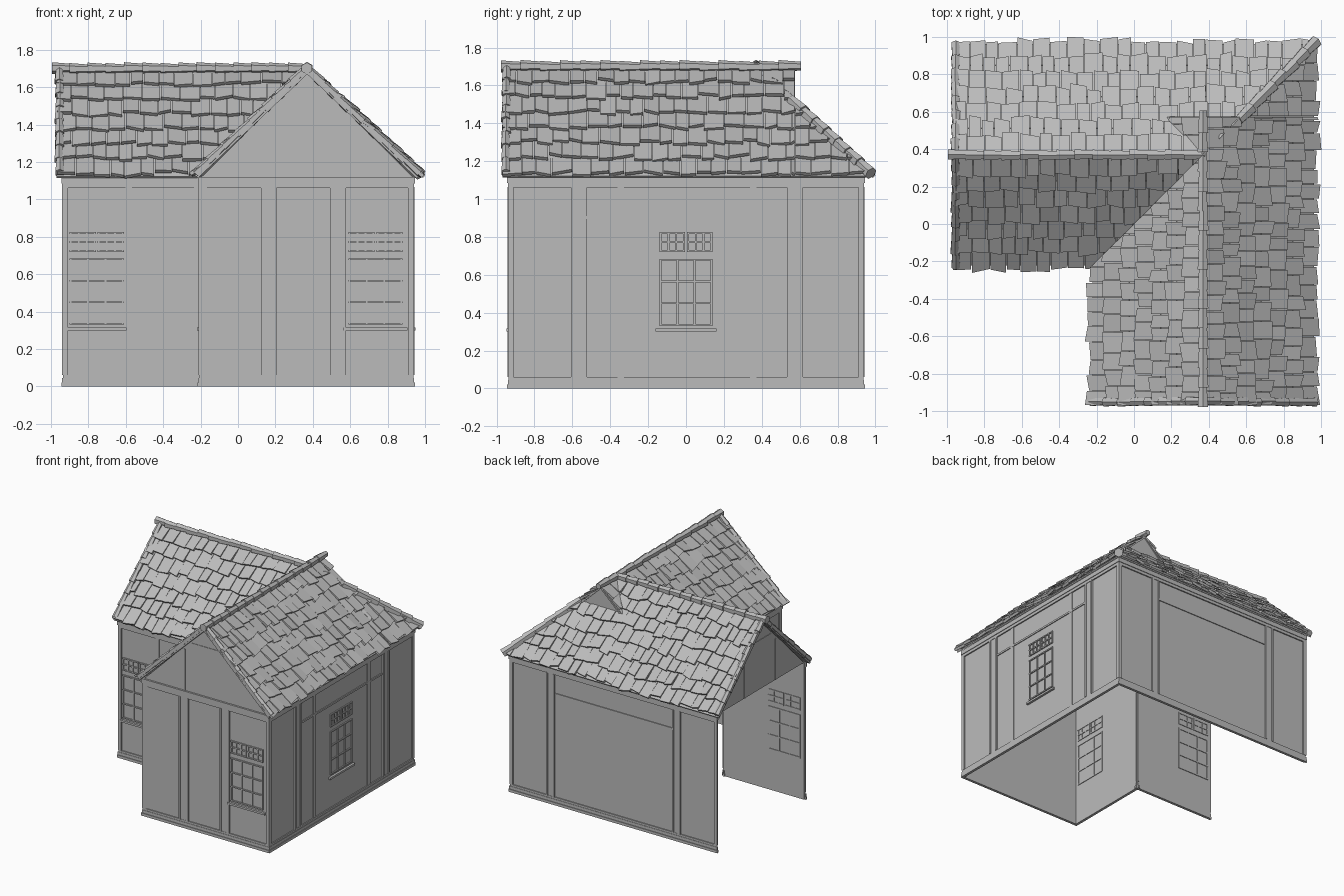
import bpy, bmesh, random
from mathutils import Vector, Matrix

random.seed(4)
if "Cube" in bpy.data.objects:
    bpy.data.objects.remove(bpy.data.objects["Cube"], do_unlink=True)

grey = bpy.data.materials.new("plain_grey")
grey.use_nodes = True
grey.diffuse_color = (0.5, 0.5, 0.5, 1)
grey.node_tree.nodes["Principled BSDF"].inputs["Base Color"].default_value = (0.5, 0.5, 0.5, 1)

MID, RUN, RIDGE, FALL = 0.37, 0.59, 1.68, 0.95   # roof ridge offset, half width, height, slope
WALL, NOTCH = 0.93, 0.2
X, Y, Z = Vector((1, 0, 0)), Vector((0, 1, 0)), Vector((0, 0, 1))


def finish(name, bm):
    bmesh.ops.recalc_face_normals(bm, faces=bm.faces)
    mesh = bpy.data.meshes.new(name)
    bm.to_mesh(mesh)
    bm.free()
    mesh.materials.append(grey)
    obj = bpy.data.objects.new(name, mesh)
    bpy.context.collection.objects.link(obj)


def hexahedron(bm, low, high):
    """Closed solid between two matching quads."""
    a = [bm.verts.new(p) for p in low]
    b = [bm.verts.new(p) for p in high]
    bm.faces.new(a)
    bm.faces.new(b[::-1])
    for i in range(4):
        j = (i + 1) % 4
        bm.faces.new((a[i], b[i], b[j], a[j]))


class Side:
    """Wall frame: u runs along the wall, n points outward."""
    def __init__(self, u, dist):
        self.u, self.n = u, u.cross(Z)
        self.o = self.n * dist
        self.bm = bmesh.new()

    def plate(self, u0, u1, z0, z1, out=0.012, back=0.0):
        ring = ((u0, z0), (u1, z0), (u1, z1), (u0, z1))
        quad = lambda d: [self.o + self.u * a + Z * b + self.n * d for a, b in ring]
        hexahedron(self.bm, quad(back), quad(out))

    def grid(self, u0, u1, z0, z1, cols, rows):
        t = 0.005
        for i in range(cols + 1):
            c = u0 + (u1 - u0) * i / cols
            self.plate(c - t, c + t, z0, z1, 0.008, -0.01)
        for i in range(rows + 1):
            c = z0 + (z1 - z0) * i / rows
            self.plate(u0 - t, u1 + t, c - t, c + t, 0.009, -0.011)

    def done(self, name):
        finish(name, self.bm)
        self.bm = bmesh.new()


def wall(name, u, dist, u0, u1, posts, window=None, half=0.135, sill=0.16):
    s = Side(u, dist)
    s.plate(u0, u1, 0, 1.12, 0, -0.006)
    s.done(name + "_wall")
    # Plinth, top beam, corner boards and paired posts
    s.plate(u0 - 0.014, u1 + 0.014, 0, 0.022, 0.016)
    s.plate(u0 - 0.01, u1 + 0.01, 0.022, 0.046, 0.011)
    s.plate(u0 - 0.006, u1 + 0.006, 0.046, 0.062, 0.008)
    s.plate(u0 - 0.01, u1 + 0.01, 1.062, 1.085, 0.01)
    s.plate(u0 - 0.014, u1 + 0.014, 1.085, 1.12, 0.015)
    s.plate(u0 - 0.01, u0 + 0.02, 0.06, 1.065, 0.01)
    s.plate(u1 - 0.02, u1 + 0.01, 0.06, 1.065, 0.01)
    for p, w in posts:
        s.plate(p - w, p + w, 0.06, 1.065, 0.006)
        if w > 0.02:
            for e in (p - w, p + w):
                s.plate(e - 0.007, e + 0.007, 0.06, 1.065, 0.013)
    if name in ("right", "back"):
        s.plate(-0.53, 0.53, 0.895, 0.91, 0.007)
    s.done(name + "_timbers")
    # Window with glazing bars, transom lights and sill
    if window is not None:
        s.grid(window - half, window + half, 0.335, 0.68, 3, 3)
        s.grid(window - half, window - 0.01, 0.725, 0.82, 3, 2)
        s.grid(window + 0.01, window + half, 0.725, 0.82, 3, 2)
        s.plate(window - sill, window + sill, 0.3, 0.316, 0.018)
        s.done(name + "_window")


side_posts = [(-0.565, 0.035), (-0.345, 0.017), (0.355, 0.017), (0.575, 0.035)]
wall("front", X, WALL, -NOTCH, WALL,
     [(-0.18, 0.015), (0.165, 0.035), (0.535, 0.035)], 0.735, 0.14, 0.17)
wall("right", Y, WALL, -WALL, WALL, side_posts, 0.0)
wall("back", -X, WALL, -WALL, WALL, [(-0.57, 0.03), (0.57, 0.03)])
wall("inner_left", -Y, NOTCH, NOTCH, WALL, [(0.585, 0.017)], 0.755, 0.14, 0.16)
wall("inner_front", X, NOTCH, -WALL, -NOTCH,
     [(-0.585, 0.017), (-0.22, 0.015)], -0.755, 0.14, 0.16)


# Gable triangles with thin battens
def gable(name, u, dist, c, half, base, battens=True):
    s = Side(u, dist)
    pts = [(c - half, base), (c + half, base), (c, RIDGE)]
    lo, hi = ([s.bm.verts.new(s.o + u * a + Z * b + s.n * d) for a, b in pts] for d in (-0.006, 0))
    s.bm.faces.new(lo)
    s.bm.faces.new(hi)
    for i in range(3):
        j = (i + 1) % 3
        s.bm.faces.new((lo[i], lo[j], hi[j], hi[i]))
    if battens:
        s.plate(c - 0.14, c + 0.14, 1.512, 1.524, 0.004)
        for k in (-0.2, 0.2):
            s.plate(c + k - 0.006, c + k + 0.006, 1.12, 1.46, 0.004)
    s.done(name)


gable("front_gable", X, WALL, MID, 0.565, 1.12)
gable("left_gable", -Y, WALL, -MID, 0.565, 1.12)
gable("small_back_gable", -X, 0.565, -MID, 0.2, 1.49, False)


# Roof slopes: a deck with courses of uneven wedge tiles, cut on valley and hip
def slope(name, along, down, strips):
    out = bmesh.new()
    normal = (down * FALL + Z).normalized()
    ridge = down * MID if down.x + down.y > 0 else -down * MID

    def at(t, r, h):
        return ridge + along * t + down * r + Z * (RIDGE - FALL * r) + normal * h

    rows = 7
    step = RUN / rows
    for t0, t1, cut in strips:
        bm = bmesh.new()
        ends = ((t0, 0), (t1, 0), (t1, RUN), (t0, RUN))
        hexahedron(bm, [at(t, r, -0.008) for t, r in ends], [at(t, r, 0.004) for t, r in ends])
        for row in range(rows):
            t = t0
            while t < t1 - 0.01:
                w = random.uniform(0.065, 0.11)
                e = min(t + w, t1)
                top = max(0, row * step - 0.03)
                low = (row + 1) * step + random.uniform(-0.012, 0.012)
                skew = random.uniform(-0.007, 0.007)
                lift = random.uniform(0.022, 0.036)
                tilt = random.uniform(-0.006, 0.006)
                a, b = t + 0.002, e - 0.002
                ring = ((a, top, 0), (b, top, 0), (b, low + skew, lift + tilt), (a, low - skew, lift - tilt))
                hexahedron(bm, [at(p, r, h - 0.014 if h else 0) for p, r, h in ring],
                           [at(p, r, h + 0.006) for p, r, h in ring])
                t = e
        if cut:
            bmesh.ops.bisect_plane(bm, geom=bm.verts[:] + bm.edges[:] + bm.faces[:],
                                   plane_co=cut[0], plane_no=cut[1], clear_outer=True)
        tmp = bpy.data.meshes.new("tmp")
        bm.to_mesh(tmp)
        bm.free()
        out.from_mesh(tmp)
        bpy.data.meshes.remove(tmp)
    finish(name, out)


O = Vector((0, 0, 0))
BREAK, END = 0.575, 0.97
right_of, left_of = (O, Y - X), (O, X - Y)
slope("right_roof", Y, X, [(-END, BREAK, None), (BREAK, END, right_of)])
slope("inner_left_roof", Y, -X, [(-END, MID, right_of),
                                 (MID, BREAK, (Vector((MID, MID, 0)), -X - Y))])
slope("inner_front_roof", X, -Y, [(-END, MID, left_of)])
slope("back_roof", X, Y, [(-END, END, left_of)])


# Overlapping tapered caps on ridges, hip and gable edges
def caps(name, start, end, count, size):
    bm = bmesh.new()
    start, end = Vector(start), Vector(end)
    d = (end - start) / count
    turn = d.to_track_quat('Z', 'Y').to_matrix().to_4x4()
    for i in range(count):
        wobble = Vector([random.uniform(-0.003, 0.003) for _ in range(3)])
        place = Matrix.Translation(start + d * (i + 0.5) + wobble) @ turn
        bmesh.ops.create_cone(bm, cap_ends=True, segments=6, radius1=size,
                              radius2=size * 0.72, depth=d.length * 1.15, matrix=place)
    finish(name, bm)


top, eave = RIDGE + 0.02, RIDGE - FALL * RUN + 0.025
caps("long_ridge", (-0.99, MID, top), (MID, MID, top), 14, 0.032)
caps("front_ridge", (MID, -0.97, top), (MID, 0.6, top), 15, 0.032)
caps("hip_ridge", (0.97, 0.97, eave - 0.005), (0.56, 0.56, RIDGE - 0.16), 7, 0.036)
for label, sign in (("low", -1), ("high", 1)):
    edge = MID + sign * RUN
    caps("front_edge_" + label, (edge, -0.95, eave), (MID, -0.95, top), 8, 0.027)
    caps("left_edge_" + label, (-0.955, edge, eave), (-0.955, MID, top), 8, 0.027)
